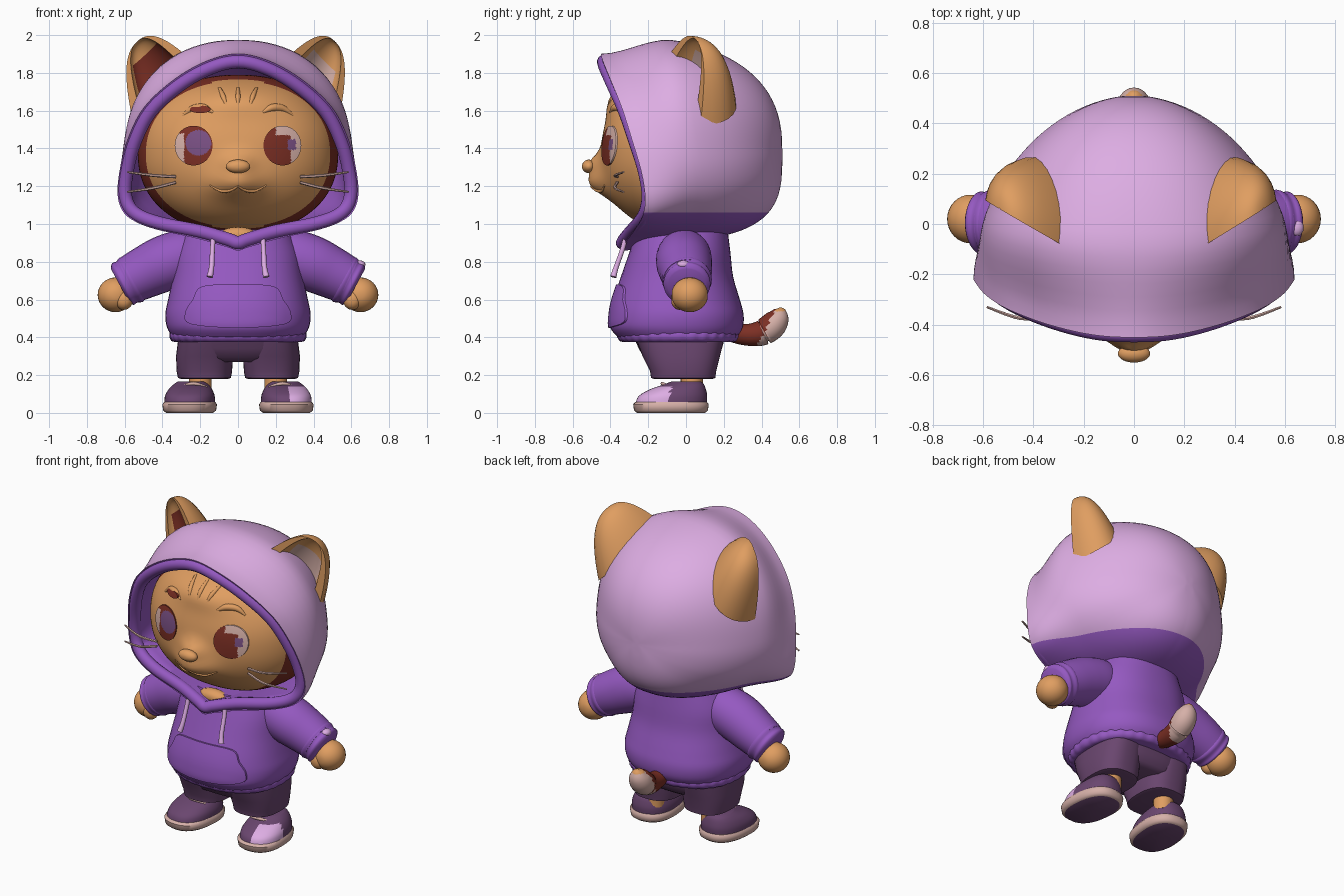
import bpy, bmesh, math
from mathutils import Vector

if "Cube" in bpy.data.objects:
    bpy.data.objects.remove(bpy.data.objects["Cube"])

PI = math.pi


def srgb(r, g, b):
    lin = lambda c: c / 12.92 if c <= 0.04045 else ((c + 0.055) / 1.055) ** 2.4
    return (lin(r / 255), lin(g / 255), lin(b / 255), 1)


MATS = {}
for mat_name, col in {"orange_fur": (224, 158, 97), "purple": (149, 89, 193), "lavender": (221, 173, 227),
                      "plum": (106, 70, 111), "dark_red": (124, 47, 36), "cream": (214, 176, 168),
                      "eye_violet": (122, 80, 132)}.items():
    MATS[mat_name] = bpy.data.materials.new(mat_name)
    MATS[mat_name].diffuse_color = srgb(*col)


def spline(pts, n, closed=False):
    """Catmull-Rom through tuples of any length, n steps per segment."""
    m, out = len(pts), []
    pick = (lambda i: pts[i % m]) if closed else (lambda i: pts[max(0, min(m - 1, i))])
    for i in range(m if closed else m - 1):
        a, b, c, d = (pick(i + k) for k in (-1, 0, 1, 2))
        for k in range(n):
            t = k / n
            out.append(tuple(0.5 * (2 * q + (r - p) * t + (2 * p - 5 * q + 4 * r - s) * t * t
                                    + (3 * q - p - 3 * r + s) * t ** 3) for p, q, r, s in zip(a, b, c, d)))
    return out if closed else out + [tuple(pts[-1])]


def skin(name, rings, mat, caps=(True, True), loop=False, front=False, angle=50, cut=None):
    """Skin a list of closed rings; mat is a name or a rule(center, ring, column)."""
    bm = bmesh.new()
    vs = [[bm.verts.new(p) for p in ring] for ring in rings]
    n, names = len(rings[0]), list(MATS)
    rule = mat if callable(mat) else (lambda c, i, j: mat)

    def face(verts, i, j):
        f = bm.faces.new(verts)
        f.material_index = names.index(rule(f.calc_center_median(), i, j))
    for i in range(len(vs) if loop else len(vs) - 1):
        a, b = vs[i], vs[(i + 1) % len(vs)]
        for j in range(n):
            k = (j + 1) % n
            face((a[j], a[k], b[k], b[j]), i, j)
    for use, i in zip(caps, (0, len(vs) - 1)):
        if use and not loop:
            mid = bm.verts.new(sum((v.co for v in vs[i]), Vector()) / n)
            for j in range(n):
                face((vs[i][j], vs[i][(j + 1) % n], mid), i, j)
    if cut:  # clean colour line at a height: everything below takes the given material
        bmesh.ops.bisect_plane(bm, geom=bm.verts[:] + bm.edges[:] + bm.faces[:], plane_co=(0, 0, cut[0]),
                               plane_no=(0, 0, 1))
        for f in bm.faces:
            if f.calc_center_median().z < cut[0]:
                f.material_index = names.index(cut[1])
    bmesh.ops.recalc_face_normals(bm, faces=bm.faces)
    if front:
        bm.normal_update()
        if sum(f.normal.y for f in bm.faces) > 0:
            bmesh.ops.reverse_faces(bm, faces=bm.faces)
    me = bpy.data.meshes.new(name)
    bm.to_mesh(me)
    bm.free()
    for m in MATS.values():
        me.materials.append(m)
    me.shade_smooth()
    me.set_sharp_from_angle(angle=math.radians(angle))
    bpy.context.collection.objects.link(bpy.data.objects.new(name, me))


def spow(v, e):
    return math.copysign(abs(v) ** e, v)


def loft(name, secs, mat, x=0, n=2.3, ripple=0, seg=48, turn=0):
    """Stack of rounded sections (z, y_front, y_back, half_width)."""
    rings = []
    for z, yf, yb, rx in secs:
        ring = []
        for j in range(seg):
            a = 2 * PI * j / seg
            k = 1 + ripple * math.cos(a * seg / 5)
            px, py = rx * k * spow(math.cos(a), 2 / n), (yb - yf) / 2 * k * spow(math.sin(a), 2 / n) + (yf + yb) / 2
            ring.append((x + px * math.cos(turn) - py * math.sin(turn), px * math.sin(turn) + py * math.cos(turn), z))
        rings.append(ring)
    skin(name, rings, mat)


def tube(name, pts, mat, seg=12, step=5, loop=False):
    """Tapered tube through points (x, y, z, radius)."""
    p = spline(pts, step, loop)
    rings, m = [], len(p)
    for i, q in enumerate(p):
        nxt, prv = (p[(i + 1) % m], p[i - 1]) if loop else (p[min(m - 1, i + 1)], p[max(0, i - 1)])
        t = (Vector(nxt[:3]) - Vector(prv[:3])).normalized()
        u = t.cross(Vector((0, 1, 0.01)) if abs(t.y) < 0.9 else Vector((1, 0, 0))).normalized()
        w = t.cross(u)
        rings.append([Vector(q[:3]) + q[3] * (math.cos(2 * PI * j / seg) * u + math.sin(2 * PI * j / seg) * w)
                      for j in range(seg)])
    skin(name, rings, mat, loop=loop)


def ball(name, c, r, mat, n=2.0, seg=32, shape=None):
    """Super-ellipsoid around c with radii r."""
    rings = []
    for i in range(1, seg // 2):
        b = PI * i / (seg // 2)
        ring = []
        for j in range(seg):
            a = 2 * PI * j / seg
            d = Vector((math.sin(b) * math.cos(a), -math.cos(b), math.sin(b) * math.sin(a)))
            k = (abs(d.x) ** n + abs(d.y) ** n + abs(d.z) ** n) ** (-1 / n)
            d = Vector((d.x * r[0], d.y * r[1], d.z * r[2])) * k
            ring.append(Vector(c) + (shape(d) if shape else d))
        rings.append(ring)
    skin(name, rings, mat, angle=80)


def patch(name, outline, surf, off, mat, rings=10):
    """Thin plate laid over a front surface y = surf(x, z)."""
    cx, cz = (sum(p[k] for p in outline) / len(outline) for k in (0, 1))
    out = []
    for i in range(rings + 1):
        f = 1 - 0.96 * max(0, i - 1) / (rings - 1)
        o = 0.004 if i == 0 else -off
        out.append([(cx + (x - cx) * f, surf(cx + (x - cx) * f, cz + (z - cz) * f) + o,
                     cz + (z - cz) * f) for x, z in outline])
    skin(name, out, mat, caps=(False, True), front=True)


def oval(cx, cz, rx, rz, seg=48):
    return [(cx + rx * math.cos(2 * PI * j / seg), cz + rz * math.sin(2 * PI * j / seg)) for j in range(seg)]


# Head with smooth muzzle, nose bridge and forehead swellings, dark border under the hood
HN, HC, HR = 2.2, Vector((0, 0, 1.37)), (0.53, 0.45, 0.42)
def bump(x, z):
    return sum(h * math.exp(-(x / w) ** 2 - ((z - z0) / d) ** 2) for h, w, z0, d in
               ((0.085, 0.13, 1.215, 0.08), (0.05, 0.08, 1.325, 0.055), (0.055, 0.27, 1.67, 0.09)))
def head_y(x, z):
    return -HR[1] * max(0.001, 1 - abs(x / HR[0]) ** HN - abs((z - HC.z) / HR[2]) ** HN) ** (1 / HN) - bump(x, z)
def head_shape(d):
    return Vector((d.x, d.y * 0.75 if d.y > 0 else d.y - bump(d.x, d.z + HC.z), d.z))
ball("head", HC, HR, lambda c, i, j: "dark_red" if (c.x / 0.49) ** 2 + ((c.z - 1.37) / 0.395) ** 2 > 1
     or c.y > 0 else "orange_fur", HN, 112, head_shape)
ball("neck", (0, -0.25, 0.94), (0.10, 0.05, 0.045), "orange_fur", seg=16)

# Nose, mouth line, brows and forehead tufts
ball("nose", (0, -0.515, 1.305), (0.064, 0.036, 0.036), "orange_fur")
for s in (-1, 1):
    tube("mouth", [(x * s, head_y(x, z), z, r) for x, z, r in ((0, 1.20, 0.005), (0.04, 1.178, 0.008),
         (0.09, 1.175, 0.008), (0.15, 1.205, 0.004))], "orange_fur", 8)
    tube("brow", [(x * s, head_y(x, z) + 0.006, z, r) for x, z, r in
                  ((0.13, 1.59, 0.008), (0.18, 1.615, 0.02), (0.24, 1.61, 0.018), (0.29, 1.575, 0.006))], "orange_fur")
for x in (-0.07, 0, 0.07):
    tube("forehead_tuft", [(x * k, head_y(x * k, z) + 0.005, z, r) for k, z, r in
                           ((1.4, 1.72, 0.008), (1.1, 1.67, 0.014), (0.8, 1.61, 0.004))], "orange_fur", 8)
patch("brow_mark", oval(-0.20, 1.607, 0.055, 0.02), head_y, 0.018, "dark_red", 4)

# Eyes
def left_eye(c, i, j):
    if math.hypot(c.x + 0.21, c.z - 1.43) < 0.068:
        return "eye_violet"
    return "cream" if c.x < -0.285 and c.z < 1.48 else "dark_red"
def right_eye(c, i, j):
    if abs(c.x - 0.285) < 0.022 and abs(c.z - 1.42) < 0.028:
        return "eye_violet"
    return "cream" if c.x > 0.28 or (c.x > 0.2 and c.z > 1.47) else "dark_red"
patch("left_eye", oval(-0.235, 1.415, 0.10, 0.105, 64), head_y, 0.008, left_eye, 20)
patch("right_eye", oval(0.235, 1.415, 0.10, 0.105, 64), head_y, 0.008, right_eye, 20)

# Hood: inner lining, then outer shell swelling from the rim to an egg shape
HALF = [(0, -0.435, 1.86), (0.15, -0.425, 1.825), (0.31, -0.385, 1.735), (0.46, -0.325, 1.6), (0.545, -0.27, 1.44),
        (0.588, -0.22, 1.28), (0.597, -0.20, 1.15), (0.55, -0.215, 1.06), (0.42, -0.25, 1.005), (0.2, -0.29, 0.96),
        (0.05, -0.325, 0.917), (0, -0.335, 0.90)]
RIM = HALF + [(-x, y, z) for x, y, z in HALF[-2:0:-1]]
loop = [Vector(p) for p in spline(RIM, 5, True)]
C = Vector((0, 0, 1.38))
def hood_ring(g, grow, shift=0.0):
    ring = []
    for p in loop:
        d = Vector((p.x, 0, p.z - C.z))
        r0, d = d.length + grow, d.normalized()
        egg = (abs(d.x / 0.65) ** 2.2 + abs(d.z / (0.62 if d.z > 0 else 0.475)) ** 2.2) ** (-1 / 2.2)
        b = min(1, g / 0.42)
        r = r0 + (egg + min(0, grow) * 1.5 - r0) * b * b * (3 - 2 * b)
        k = 1.9 + 0.6 * max(0, d.z) ** 2 + 1.5 * max(0, -d.z) ** 3
        f = max(0, 1 - g ** k) ** (1 / k)
        y0 = p.y + shift
        ring.append(Vector((d.x * r * f, y0 + (0.51 - y0) * g, C.z + d.z * r * f)))
    return ring
steps = [hood_ring(g, -0.03) for g in (0.8, 0.6, 0.4, 0.25, 0.1, 0.0)]
steps += [hood_ring(math.sin(PI / 2 * i / 28), 0.041, -0.016) for i in range(28)] + [hood_ring(0.9995, 0.041)]
skin("hood", steps, lambda c, i, j: "purple" if i < 6 else "lavender", caps=(False, True), angle=70,
     cut=(1.06, "purple"))
tube("hood_rim", [p + (0.036,) for p in RIM], "purple", 14, 5, True)

# Ears: cupped crescent sections running to a rounded tip
for s in (-1, 1):
    A, B, T, V = (Vector(p) for p in ((0.24, -0.11, 1.86), (0.535, 0.08, 1.56), (0.515, 0.06, 1.965), (-0.03, 0.26, 0.0)))
    if s < 0:
        B.x, T.x = 0.56, 0.535
    M, U, rings = (A + B) / 2, (B - A) / 2, []
    for i in range(21):
        t = -0.12 + 1.12 * math.sin(PI / 2 * i / 20)
        w = min(1.05, max(0.0, 1 - t) ** 0.42) if i < 20 else 0.03
        c = M.lerp(T, t)
        sec = [c + (U * math.cos(a) + V * math.sin(a)) * w for a in (PI * k / 14 for k in range(15))]
        sec += [c + (U * 0.74 * math.cos(a) + V * 0.5 * math.sin(a)) * w for a in (PI * k / 14 for k in range(14, -1, -1))]
        rings.append([(p.x * s, p.y, min(p.z, 2.0)) for p in sec])
    def ear_rule(c, i, j, s=s):
        if s < 0:
            return "dark_red" if 15 < j < 27 and i < 11 else "orange_fur"
        return "cream" if 17 < j < 26 and i < 9 else "orange_fur"
    skin("ear", rings, ear_rule)

# Hoodie body, gathered hem and pouch pocket
BODY = spline([(0.40, -0.36, 0.27, 0.345), (0.45, -0.40, 0.3, 0.375), (0.52, -0.40, 0.305, 0.385),
               (0.6, -0.385, 0.285, 0.37), (0.72, -0.345, 0.25, 0.345), (0.85, -0.30, 0.235, 0.325),
               (0.97, -0.26, 0.22, 0.27)], 4)
loft("hoodie_body", BODY, "purple")
loft("hoodie_hem", [(0.375, -0.33, 0.25, 0.33), (0.38, -0.35, 0.27, 0.35), (0.40, -0.362, 0.28, 0.36),
                    (0.425, -0.362, 0.28, 0.36), (0.44, -0.35, 0.27, 0.345)], "purple", ripple=0.007, seg=160)
def body_y(x, z):
    lo = max([q for q in BODY if q[0] <= z] or BODY[:1])
    hi = min([q for q in BODY if q[0] > z] or BODY[-1:])
    t = (z - lo[0]) / (hi[0] - lo[0])
    yf, yb, rx = (lo[k] + (hi[k] - lo[k]) * t for k in (1, 2, 3))
    return (yf + yb) / 2 - (yb - yf) / 2 * max(0, 1 - abs(x / rx) ** 2.3) ** (1 / 2.3)
pocket = [(-0.19, 0.67), (0, 0.68), (0.19, 0.67), (0.24, 0.60), (0.28, 0.53), (0.25, 0.47), (0, 0.45), (-0.25, 0.47),
          (-0.28, 0.53), (-0.24, 0.60)]
patch("pocket", spline(pocket, 4, True), body_y, 0.011, "purple")

for s in (-1, 1):
    # Sleeve, cuff and paw
    tube("sleeve", [(s * x, y, z, r) for x, y, z, r in ((0.16, -0.01, 0.86, 0.10), (0.26, -0.01, 0.835, 0.14),
         (0.38, -0.01, 0.795, 0.148), (0.49, 0, 0.745, 0.138), (0.58, 0.005, 0.70, 0.126))], "purple", 28)
    tube("cuff", [(s * x, 0.005, z, r) for x, z, r in ((0.545, 0.715, 0.122), (0.565, 0.705, 0.132), (0.59, 0.692, 0.122),
         (0.61, 0.682, 0.124), (0.625, 0.674, 0.10))], "purple", 28, 3)
    ball("paw", (s * 0.648, 0.02, 0.625), (0.095, 0.097, 0.092), "orange_fur")
    ball("thumb", (s * 0.605, -0.035, 0.60), (0.05, 0.045, 0.055), "orange_fur", seg=16)
    # Drawstring and whiskers
    tube("drawstring", [(s * 0.13, -0.315, 0.95, 0.014), (s * 0.135, -0.335, 0.87, 0.013),
                        (s * 0.14, -0.37, 0.77, 0.014), (s * 0.15, -0.385, 0.72, 0.017)], "lavender", 10)
    for za, zb in ((1.25, 1.275), (1.22, 1.17)):
        tube("whisker", [(s * 0.33, -0.365, za, 0.008), (s * 0.45, -0.375, (za + zb) / 2 - 0.005, 0.008),
                         (s * 0.585, -0.33, zb, 0.005)], "cream", 6)
    # Shorts leg, ankle, shoe
    loft("shorts_leg", [(0.18, -0.17, 0.14, 0.125), (0.185, -0.185, 0.155, 0.14), (0.22, -0.19, 0.16, 0.147),
                        (0.30, -0.23, 0.18, 0.15), (0.38, -0.26, 0.2, 0.14)], "plum", s * 0.178, 2.6)
    tube("ankle", [(s * 0.20, 0.03, 0.10, 0.06), (s * 0.20, 0.03, 0.2, 0.06)],
         lambda c, i, j: "dark_red" if c.z > 0.178 else "orange_fur", 16)
    turn = s * 0.1
    loft("sole", [(0.0, -0.26, 0.10, 0.122), (0.012, -0.275, 0.115, 0.138), (0.045, -0.28, 0.12, 0.143),
                  (0.058, -0.268, 0.11, 0.133)], lambda c, i, j: "plum" if c.z < 0.004 else "cream", s * 0.248, 2.4, turn=turn)
    shoe = spline([(0.05, -0.268, 0.11, 0.133), (0.09, -0.25, 0.112, 0.13), (0.125, -0.19, 0.105, 0.114),
                   (0.15, -0.12, 0.095, 0.092), (0.165, -0.08, 0.08, 0.072)], 4)
    loft("shoe", shoe, lambda c, i, j: "lavender" if c.x > 0.27 and c.y < -0.08 and c.z < 0.14 else "plum",
         s * 0.248, 2.3, turn=turn)
    tube("lace", [(s * 0.165, -0.10, 0.135, 0.008), (s * 0.235, -0.125, 0.155, 0.01), (s * 0.31, -0.09, 0.135, 0.008)],
         "cream", 8)

# Small dab on one cuff
ball("cuff_dab", (0.645, -0.015, 0.785), (0.03, 0.034, 0.022), "lavender", seg=16)

# Shorts seat
loft("shorts_seat", [(0.27, -0.18, 0.14, 0.2), (0.29, -0.22, 0.17, 0.29), (0.34, -0.25, 0.19, 0.315),
                     (0.41, -0.28, 0.21, 0.32)], "plum", 0, 2.6)

# Tail
tube("tail", [(0, 0.2, 0.44, 0.05), (0, 0.3, 0.415, 0.055), (0, 0.39, 0.42, 0.066), (0, 0.45, 0.455, 0.072),
              (0, 0.485, 0.5, 0.062), (0, 0.5, 0.54, 0.035), (0, 0.502, 0.557, 0.008)],
     lambda c, i, j: "dark_red" if c.y - 0.5 * (c.z - 0.45) < 0.425 else ("orange_fur" if c.z > 0.538 else "cream"), 24, 8)

for m in bpy.data.materials:
    if m.users and not m.is_grease_pencil:
        m.use_nodes = True
        m.node_tree.nodes["Principled BSDF"].inputs["Base Color"].default_value = m.diffuse_color
